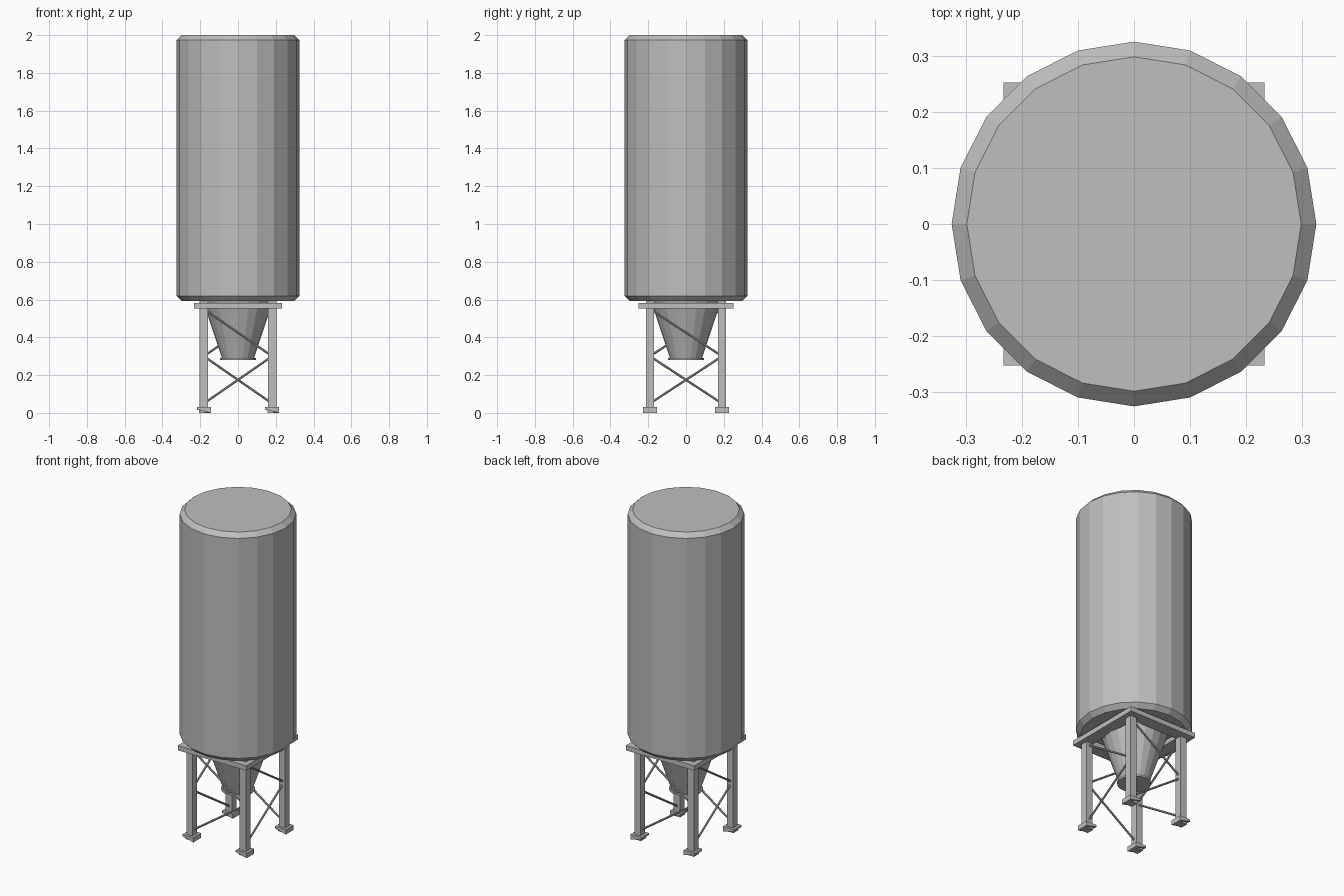
import bpy, bmesh, math
from mathutils import Vector

cube = bpy.data.objects.get("Cube")
if cube:
    bpy.data.objects.remove(cube)

grey = bpy.data.materials.new("galvanised_grey")
grey.use_nodes = True
colour = (0.52, 0.52, 0.52, 1)
grey.diffuse_color = colour
grey.node_tree.nodes["Principled BSDF"].inputs["Base Color"].default_value = colour

LEG_X, LEG_Y = 0.181, 0.191
FRAME_X, FRAME_Y = 0.233, 0.252
TANK_BASE = 0.593


def finish(name, bm):
    bmesh.ops.recalc_face_normals(bm, faces=bm.faces[:])
    mesh = bpy.data.meshes.new(name)
    bm.to_mesh(mesh)
    bm.free()
    mesh.materials.append(grey)
    obj = bpy.data.objects.new(name, mesh)
    bpy.context.collection.objects.link(obj)
    return obj


def lathe(name, profile, sides=20):
    """Closed faceted solid from (radius, height) pairs, bottom to top."""
    bm = bmesh.new()
    rings = []
    for r, z in profile:
        angles = [2 * math.pi * i / sides for i in range(sides)]
        rings.append([bm.verts.new((r * math.cos(a), r * math.sin(a), z)) for a in angles])
    for low, high in zip(rings, rings[1:]):
        for i in range(sides):
            j = (i + 1) % sides
            bm.faces.new((low[i], low[j], high[j], high[i]))
    bm.faces.new(rings[0][::-1])
    bm.faces.new(rings[-1])
    return finish(name, bm)


def box(name, centre, size, recess=None):
    bm = bmesh.new()
    bmesh.ops.create_cube(bm, size=1)
    bmesh.ops.scale(bm, vec=size, verts=bm.verts[:])
    bmesh.ops.translate(bm, vec=centre, verts=bm.verts[:])
    if recess:
        bottom = min(bm.faces, key=lambda f: f.calc_center_median().z)
        bmesh.ops.inset_region(bm, faces=[bottom], thickness=recess)
        bmesh.ops.extrude_discrete_faces(bm, faces=[bottom])
        inner = [f for f in bm.faces if abs(f.normal.z) > 0.9]
        inner = min(inner, key=lambda f: (round(f.calc_center_median().z, 4), f.calc_area()))
        bmesh.ops.translate(bm, vec=(0, 0, recess), verts=inner.verts[:])
    return finish(name, bm)


def rod(name, start, end, radius=0.006):
    start, end = Vector(start), Vector(end)
    direction = end - start
    bm = bmesh.new()
    bmesh.ops.create_cone(bm, cap_ends=True, segments=8, radius1=radius,
                          radius2=radius, depth=direction.length)
    obj = finish(name, bm)
    obj.location = (start + end) / 2
    obj.rotation_mode = "QUATERNION"
    obj.rotation_quaternion = direction.to_track_quat("Z", "Y")
    return obj


# Storage tank with chamfered rims
lathe("tank", [(0.298, TANK_BASE), (0.325, 0.62), (0.325, 1.973), (0.298, 2.0)])

# Discharge hopper and its outlet flange
lathe("hopper", [(0.083, 0.285), (0.172, 0.55), (0.188, TANK_BASE + 0.005)])
lathe("outlet_flange", [(0.094, 0.279), (0.094, 0.29)])

# Support frame under the tank
BEAM, FRAME_Z, FRAME_H = 0.075, 0.567, 0.03
for side, label in ((-1, "right"), (1, "left")):
    box(f"frame_beam_{label}", (side * (FRAME_X - BEAM / 2), 0, FRAME_Z),
        (BEAM, 2 * FRAME_Y, FRAME_H))
for side, label in ((-1, "front"), (1, "back")):
    box(f"frame_beam_{label}", (0, side * (FRAME_Y - BEAM / 2), FRAME_Z),
        (2 * (FRAME_X - BEAM), BEAM, FRAME_H))

# Legs on hollow feet, and one zigzag of braces on each side
corners = [(-LEG_X, -LEG_Y), (LEG_X, -LEG_Y), (LEG_X, LEG_Y), (-LEG_X, LEG_Y)]
names = ["front_right", "front_left", "back_left", "back_right"]
sides = ["front", "left", "back", "right"]
for i, (x, y) in enumerate(corners):
    box(f"leg_{names[i]}", (x, y, (0.028 + TANK_BASE) / 2),
        (0.044, 0.044, TANK_BASE - 0.028))
    box(f"foot_{names[i]}", (x, y, 0.015), (0.074, 0.074, 0.03), recess=0.018)
    nx, ny = corners[(i + 1) % 4]
    rod(f"upper_brace_{sides[i]}", (x, y, 0.55), (nx, ny, 0.30))
    rod(f"lower_brace_{sides[i]}", (nx, ny, 0.30), (x, y, 0.05))
